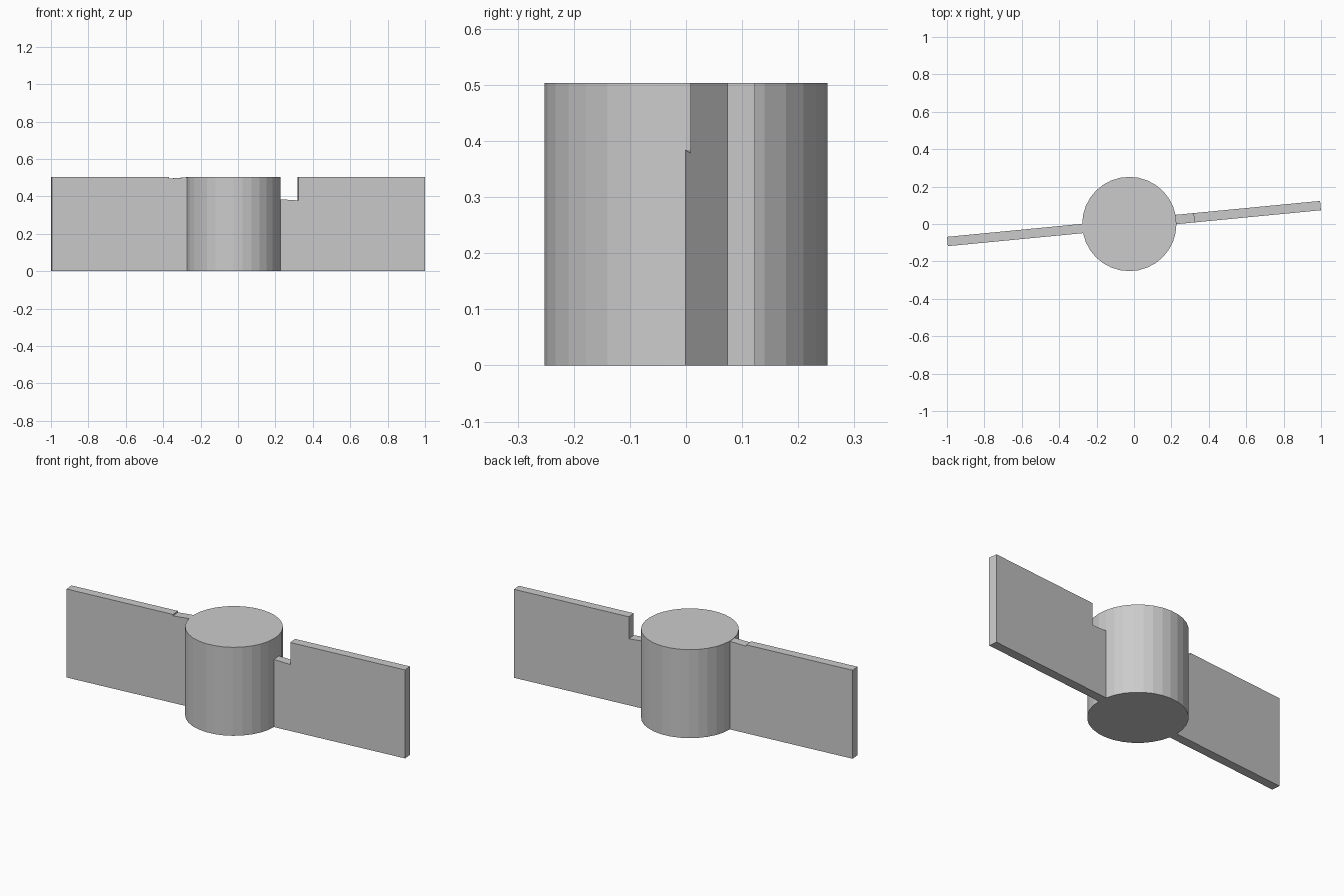
import bpy
import bmesh
import math
from mathutils import Matrix

cube = bpy.data.objects.get("Cube")
if cube:
    bpy.data.objects.remove(cube, do_unlink=True)

HUB_X = -0.025
RADIUS = 0.252
HEIGHT = 0.503
THICK = 0.05
TILT = math.radians(5.5)
NOTCH = 0.347          # distance from the hub axis to the notch wall
INNER = RADIUS - 0.03  # blade root, sunk into the hub

PLACE = Matrix.Translation((HUB_X, 0, 0)) @ Matrix.Rotation(TILT, 4, 'Z')


def add_object(name, bm):
    bmesh.ops.recalc_face_normals(bm, faces=bm.faces)
    mesh = bpy.data.meshes.new(name)
    bm.to_mesh(mesh)
    bm.free()
    obj = bpy.data.objects.new(name, mesh)
    bpy.context.collection.objects.link(obj)
    return obj


def blade(name, side, reach, root_z, step_z):
    """Extrude a side profile whose top steps down close to the hub."""
    profile = [(INNER, 0), (reach, 0), (reach, HEIGHT),
               (NOTCH, HEIGHT), (NOTCH, step_z), (INNER, root_z)]
    bm = bmesh.new()
    verts = [bm.verts.new((side * x, -THICK / 2, z)) for x, z in profile]
    face = bm.faces.new(verts)
    result = bmesh.ops.extrude_face_region(bm, geom=[face])
    moved = [g for g in result["geom"] if isinstance(g, bmesh.types.BMVert)]
    bmesh.ops.translate(bm, verts=moved, vec=(0, THICK, 0))
    bmesh.ops.transform(bm, matrix=PLACE, verts=bm.verts)
    return add_object(name, bm)


# Central faceted hub
bm = bmesh.new()
bmesh.ops.create_cone(bm, cap_ends=True, segments=32, radius1=RADIUS,
                      radius2=RADIUS, depth=HEIGHT,
                      matrix=Matrix.Translation((HUB_X, 0, HEIGHT / 2)))
add_object("hub", bm)

# Left blade with the deep notch, right blade with a shallow relief
blade("left_blade", 1, 1.027, 0.386, 0.378)
blade("right_blade", -1, 0.977, HEIGHT, HEIGHT - 0.008)
